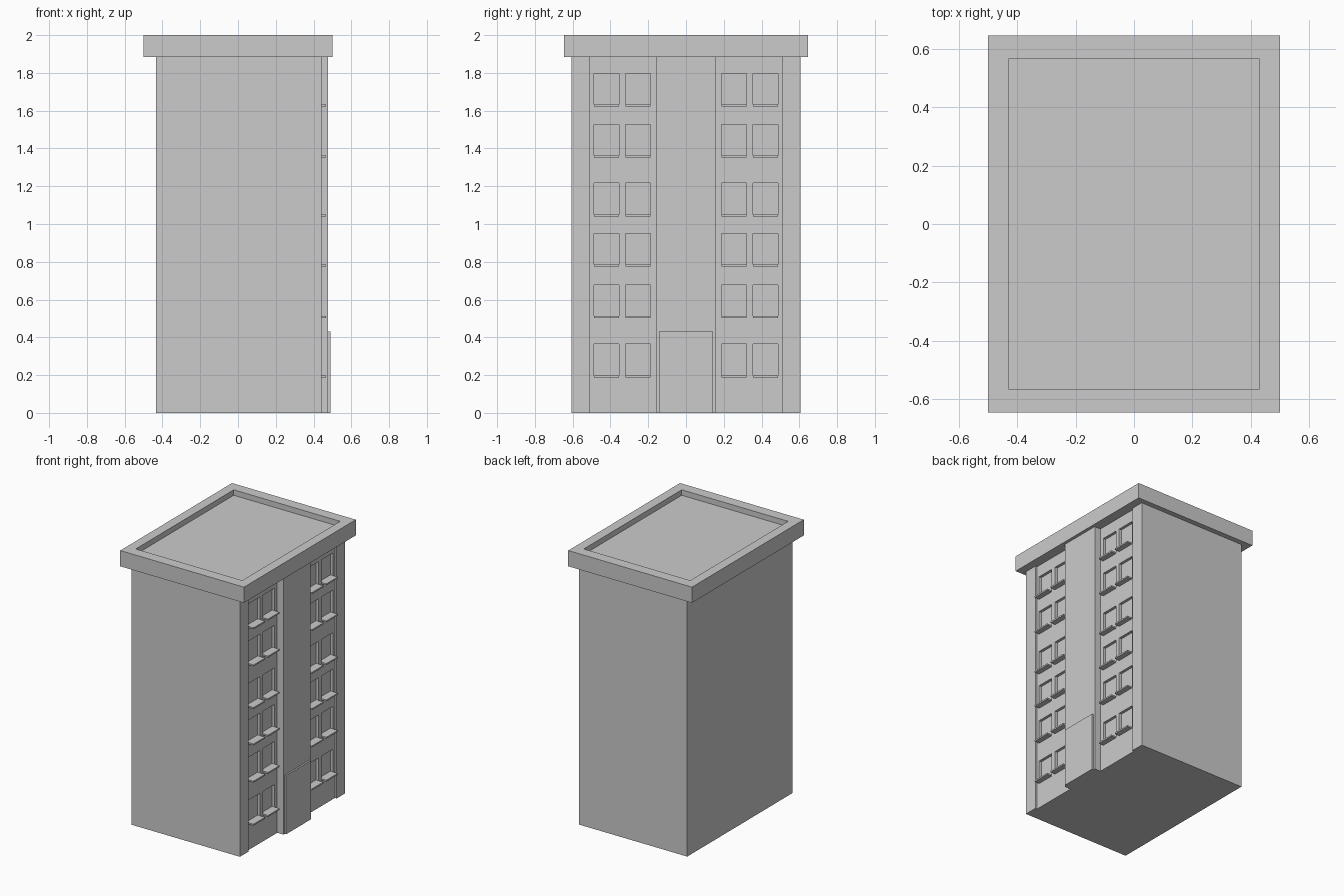
import bpy, bmesh

if "Cube" in bpy.data.objects:
    bpy.data.objects.remove(bpy.data.objects["Cube"])

WALL_X = 0.427
FLOORS = [0.188, 0.502, 0.774, 1.04, 1.351, 1.622]   # sill undersides
COLUMNS = [-0.42, -0.253, 0.253, 0.42]               # window centres
WIN_W, WIN_H, SILL_H, DEPTH = 0.132, 0.176, 0.011, 0.02


def add_box(bm, x, y, z):
    verts = bmesh.ops.create_cube(bm, size=1)["verts"]
    for v in verts:
        v.co = [lo if c < 0 else hi for c, (lo, hi) in zip(v.co, (x, y, z))]


def make(name, bm):
    mesh = bpy.data.meshes.new(name)
    bm.to_mesh(mesh)
    bm.free()
    obj = bpy.data.objects.new(name, mesh)
    bpy.context.collection.objects.link(obj)
    return obj


def box(name, *ranges):
    bm = bmesh.new()
    add_box(bm, *ranges)
    return make(name, bm)


# main block with window recesses cut into the facade
block = box("main_block", (-0.435, WALL_X), (-0.607, 0.607), (0, 1.89))
holes, sills = bmesh.new(), bmesh.new()
for z in FLOORS:
    for y in COLUMNS:
        span = (y - WIN_W / 2, y + WIN_W / 2)
        add_box(holes, (WALL_X - DEPTH, WALL_X + 0.1), span, (z + SILL_H, z + WIN_H))
        add_box(sills, (WALL_X - DEPTH, 0.466), span, (z, z + SILL_H))
cutter = make("window_cutter", holes)
cutter.hide_render = True
cut = block.modifiers.new("windows", "BOOLEAN")
cut.operation = "DIFFERENCE"
cut.solver = "EXACT"
cut.object = cutter
bpy.context.view_layer.objects.active = block
bpy.ops.object.modifier_apply(modifier=cut.name)
bpy.data.objects.remove(cutter)

# window sills
make("window_sills", sills)

# corner strips, central bay and entrance
box("corner_strip_left", (WALL_X, 0.441), (-0.607, -0.508), (0, 1.89))
box("corner_strip_right", (WALL_X, 0.441), (0.508, 0.607), (0, 1.89))
box("central_bay", (WALL_X, 0.477), (-0.157, 0.157), (0, 1.89))
box("entrance", (0.46, 0.489), (-0.143, 0.143), (0, 0.43))

# roof slab with sunken deck inside a parapet
bm = bmesh.new()
add_box(bm, (-0.5, 0.5), (-0.645, 0.645), (1.885, 2.0))
top = max(bm.faces, key=lambda f: f.calc_center_median().z)
bmesh.ops.inset_region(bm, faces=[top], thickness=0.0)
for v in top.verts:
    v.co.x *= 0.43 / 0.5
    v.co.y *= 0.565 / 0.645
walls = bmesh.ops.extrude_discrete_faces(bm, faces=[top])["faces"]
for v in walls[0].verts:
    v.co.z -= 0.04
make("roof", bm)
